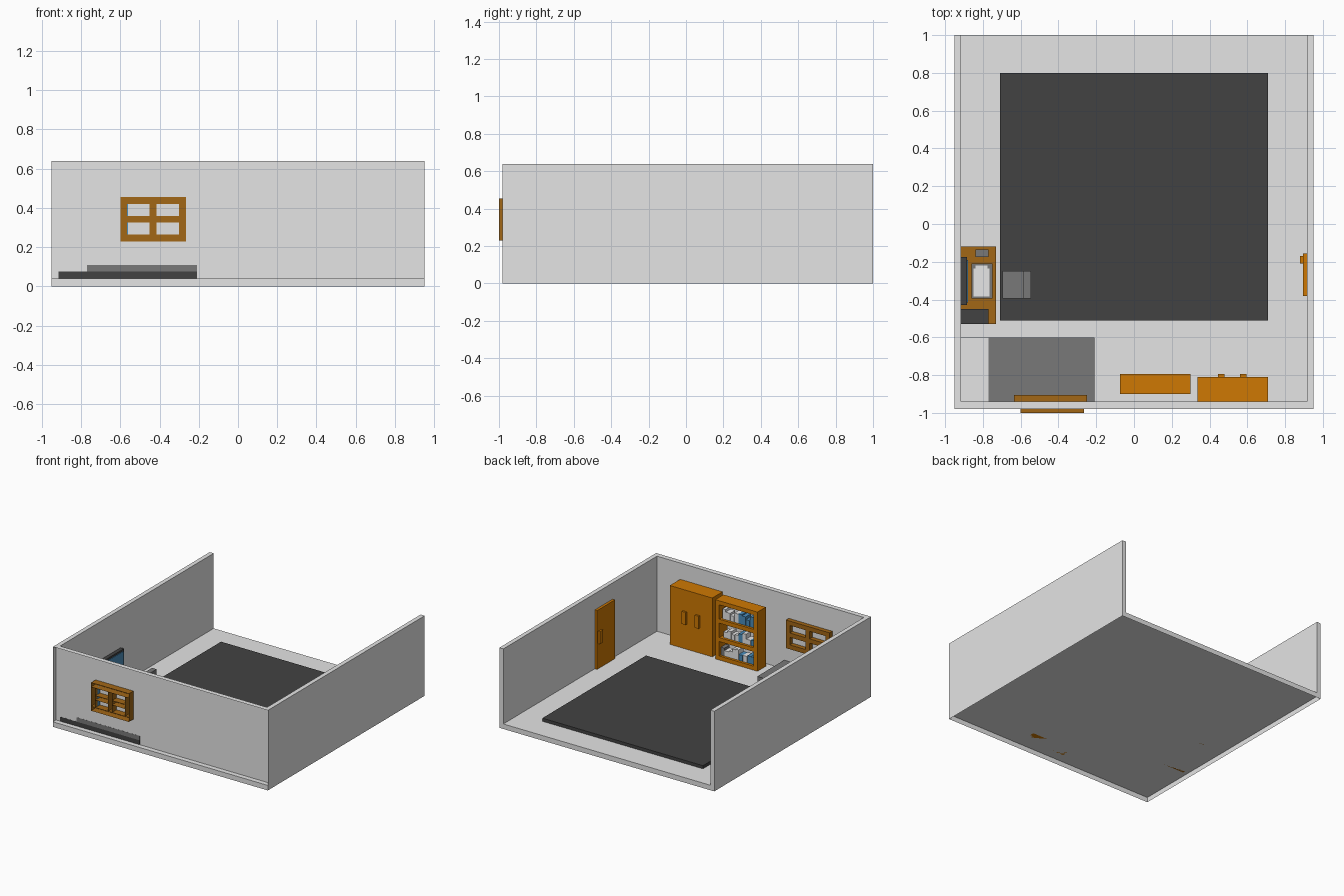
import bpy, random

if "Cube" in bpy.data.objects:
    bpy.data.objects.remove(bpy.data.objects["Cube"])
random.seed(4)

def mat(name, r, g, b):
    m = bpy.data.materials.new(name)
    m.diffuse_color = (r, g, b, 1)
    m.use_nodes = True
    m.node_tree.nodes["Principled BSDF"].inputs["Base Color"].default_value = m.diffuse_color
    return m

LIGHT = mat("light_grey", 0.78, 0.78, 0.78)
DARK = mat("charcoal", 0.055, 0.055, 0.055)
GREY = mat("mid_grey", 0.19, 0.19, 0.19)
WOOD = mat("orange_wood", 0.62, 0.19, 0.001)
BROWN = mat("brown_wood", 0.36, 0.135, 0.008)
BLUE = mat("blue", 0.07, 0.27, 0.5)
WHITE = mat("white", 0.87, 0.87, 0.87)

# Face order: bottom, top, front, right, back, left
SIDES = {"bottom": (3, 2, 1, 0), "top": (4, 5, 6, 7), "front": (0, 1, 5, 4),
         "right": (1, 2, 6, 5), "back": (2, 3, 7, 6), "left": (3, 0, 4, 7)}


def parts(name, boxes, material, skip=()):
    """One object from boxes (x0, x1, y0, y1, z0, z1), leaving some sides open."""
    verts, faces = [], []
    for x0, x1, y0, y1, z0, z1 in boxes:
        n = len(verts)
        verts += [(x, y, z) for z in (z0, z1)
                  for x, y in ((x0, y0), (x1, y0), (x1, y1), (x0, y1))]
        faces += [[n + i for i in f] for s, f in SIDES.items() if s not in skip]
    me = bpy.data.meshes.new(name)
    me.from_pydata(verts, [], faces)
    me.materials.append(material)
    ob = bpy.data.objects.new(name, me)
    bpy.context.collection.objects.link(ob)
    return ob


F = 0.04  # floor level
WALL = ("bottom", "front")  # open sides of things set against the front wall

# Room shell: open at the back, hollow below the floor and behind the front wall
parts("floor", [(-.95, .95, -.98, 1, 0, F)], LIGHT, ("bottom",))
parts("front_wall", [(-.95, .95, -.98, -.94, F, .64)], LIGHT, WALL)
parts("side_walls", [(-.95, -.915, -.94, 1, F, .64),
                     (.915, .95, -.94, 1, F, .64)], LIGHT, WALL)
parts("rug", [(-.71, .71, -.51, .80, F, .065)], DARK, ("bottom",))

# Door on the right wall
parts("door", [(.895, .915, -.38, -.155, F, .51)], WOOD, ("bottom", "right"))
parts("door_handle", [(.88, .895, -.21, -.17, .24, .34)], WOOD)

# Wardrobe with two handles
parts("wardrobe", [(.335, .71, -.94, -.81, F, .51)], WOOD, WALL)
parts("wardrobe_handles", [(x, x + .035, -.81, -.795, .24, .34)
                           for x in (.445, .56)], WOOD)

# Bookshelf: two sides, four boards, three rows of books
sx0, sx1, sy0, sy1 = -.075, .298, -.90, -.795
board, gap = .032, .115
side = .035
frame = [(sx0, sx0 + side, sy0, sy1, F, F + 4 * board + 3 * gap),
         (sx1 - side, sx1, sy0, sy1, F, F + 4 * board + 3 * gap)]
frame += [(sx0 + side, sx1 - side, sy0, sy1, z, z + board)
          for z in (F + i * (board + gap) for i in range(4))]
parts("bookshelf", frame, WOOD)
books = {WHITE: [], GREY: [], BLUE: []}
for row in range(3):
    z = F + board + row * (board + gap)
    x = sx0 + side + .01
    while x < sx1 - side - .03:
        w = random.uniform(.025, .04)
        blue = x < .08 and random.random() < .6
        colour = BLUE if blue else random.choice((WHITE, WHITE, WHITE, GREY))
        books[colour].append((x, x + w, sy0 + .02, sy1 - .02,
                              z, z + random.uniform(.04, .085)))
        x += w + .002
for m, b in books.items():
    if b:
        parts(m.name + "_books", b, m)


# Window frames on both faces of the front wall, hollow from outside
def window(name, x0, x1, y0, y1, z0, z1, t):
    xm, zm = (x0 + x1) / 2, (z0 + z1) / 2
    b = [(x0, x1, y0, y1, z0, z0 + t), (x0, x1, y0, y1, z1 - t, z1)]
    b += [(x, x + t, y0, y1, z0 + t, z1 - t) for x in (x0, xm - t / 2, x1 - t)]
    b += [(x0 + t, xm - t / 2, y0, y1, zm - t / 2, zm + t / 2),
          (xm + t / 2, x1 - t, y0, y1, zm - t / 2, zm + t / 2)]
    parts(name, b, BROWN, ("front",))


window("window_outside", -.60, -.265, -1, -.942, .23, .455, .035)
window("window_inside", -.635, -.25, -.94, -.905, .23, .455, .035)
parts("glass_edge", [(-.565, -.56, -.975, -.942, .265, .42)], BLUE, ("front",))

# Low bed along the front wall
parts("bed_base", [(-.915, -.21, -.941, -.60, F, .075)], DARK, ("bottom",))
parts("mattress", [(-.915, -.77, -.94, -.60, .075, .105)], LIGHT, WALL)
parts("blanket", [(-.77, -.21, -.941, -.60, .075, .11)], GREY, ("bottom",))

# Desk: top on two side panels
D = .125
parts("desk", [(-.915, -.73, -.53, -.12, D - .02, D),
               (-.915, -.73, -.53, -.51, F, D - .02),
               (-.915, -.73, -.14, -.12, F, D - .02)], BROWN)

# Things on the desk
parts("computer_case", [(-.915, -.77, -.53, -.45, D, .24)], DARK)
parts("monitor", [(-.915, -.885, -.43, -.175, .165, .335)], DARK)
parts("monitor_stand", [(-.915, -.89, -.33, -.275, D, .165)], DARK)
parts("screen", [(-.885, -.88, -.415, -.19, .18, .32)], BLUE)
parts("keyboard", [(-.86, -.75, -.395, -.21, D, D + .012)], GREY)
parts("keys", [(-.85, -.765, -.385, -.235, D + .012, D + .018),
               (-.84, -.775, -.235, -.22, D + .012, D + .018)], WHITE)
parts("mouse", [(-.84, -.77, -.175, -.135, D, D + .015)], GREY)

# Chair: seat, backrest and four legs
legs = [(x, x + .02, y, y + .02, .065, .11)
        for x in (-.695, -.565) for y in (-.395, -.27)]
parts("chair", legs + [(-.695, -.545, -.395, -.25, .11, .135),
                       (-.585, -.545, -.395, -.25, .135, .29)], GREY)
